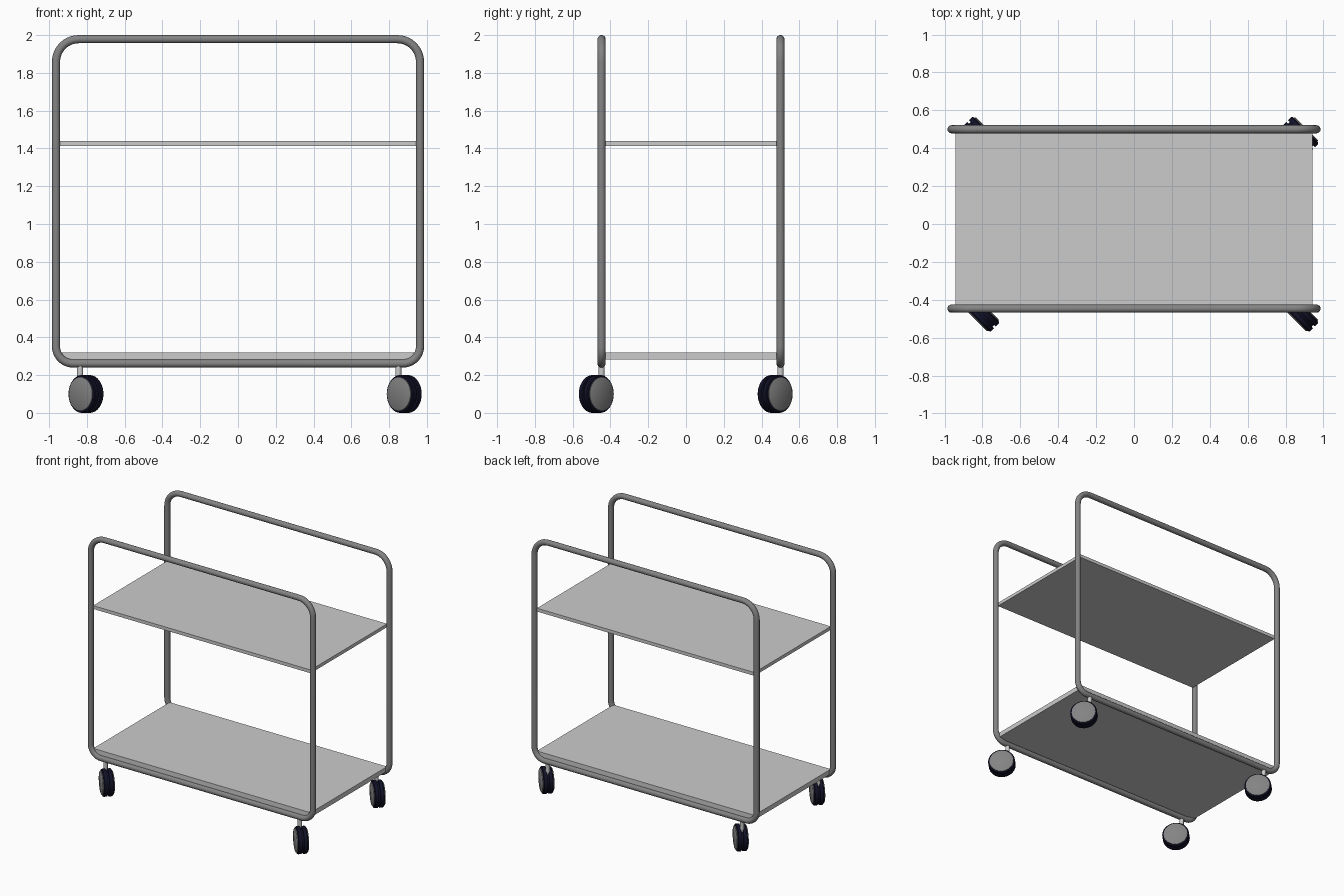
import bpy, bmesh, math
from mathutils import Vector, Matrix

if "Cube" in bpy.data.objects:
    bpy.data.objects.remove(bpy.data.objects["Cube"])


def mat(name, rgb):
    m = bpy.data.materials.new(name)
    m.diffuse_color = (*rgb, 1)
    m.use_nodes = True
    m.node_tree.nodes["Principled BSDF"].inputs["Base Color"].default_value = m.diffuse_color
    return m


METAL = mat("grey metal", (0.23, 0.23, 0.23))
SHELF = mat("pale grey", (0.60, 0.60, 0.60))
TYRE = mat("navy black", (0.006, 0.006, 0.022))

FRONT_Y, BACK_Y = -0.447, 0.5
TUBE = 0.0215


def finish(name, bm, material, smooth=True):
    bmesh.ops.recalc_face_normals(bm, faces=bm.faces)
    me = bpy.data.meshes.new(name)
    bm.to_mesh(me)
    bm.free()
    me.materials.append(material)
    ob = bpy.data.objects.new(name, me)
    bpy.context.collection.objects.link(ob)
    if smooth:
        bpy.ops.object.select_all(action='DESELECT')
        ob.select_set(True)
        bpy.context.view_layer.objects.active = ob
        bpy.ops.object.shade_smooth_by_angle(angle=math.radians(35))
    return ob


def tube_loop(name, y):
    """Rounded rectangular tube frame in the xz plane."""
    hx, z0, z1, steps = 0.985 - TUBE, 0.24 + TUBE, 2.0 - TUBE, 10
    corners = [(1, z1, 1, 0, 0.12), (-1, z1, 1, 90, 0.12),
               (-1, z0, -1, 180, 0.09), (1, z0, -1, 270, 0.09)]
    path = []
    for sx, z, sz, start, r in corners:
        for i in range(steps + 1):
            a = math.radians(start + 90 * i / steps)
            d = Vector((math.cos(a), 0, math.sin(a)))
            path.append((Vector((sx * (hx - r), y, z - sz * r)) + d * r, d))
    bm = bmesh.new()
    n = 20
    rings = [[bm.verts.new(p + TUBE * (d * math.cos(2 * math.pi * k / n)
                                       + Vector((0, math.sin(2 * math.pi * k / n), 0))))
              for k in range(n)] for p, d in path]
    for i, a in enumerate(rings):
        b = rings[(i + 1) % len(rings)]
        for k in range(n):
            bm.faces.new((a[k], a[(k + 1) % n], b[(k + 1) % n], b[k]))
    finish(name, bm, METAL)


def shelf(name, z0, z1):
    bm = bmesh.new()
    bmesh.ops.create_cube(bm, size=1)
    bmesh.ops.scale(bm, vec=(1.886, BACK_Y - FRONT_Y, z1 - z0), verts=bm.verts)
    bmesh.ops.translate(bm, vec=(0, (FRONT_Y + BACK_Y) / 2, (z0 + z1) / 2), verts=bm.verts)
    finish(name, bm, SHELF, smooth=False)


def lathe(name, profile, matrix, material, n=40):
    """Revolve (radius, height) points around local z; ends are capped."""
    bm = bmesh.new()
    rings = [[bm.verts.new((r * math.cos(2 * math.pi * k / n),
                            r * math.sin(2 * math.pi * k / n), h)) for k in range(n)]
             for r, h in profile]
    for a, b in zip(rings, rings[1:]):
        for k in range(n):
            bm.faces.new((a[k], a[(k + 1) % n], b[(k + 1) % n], b[k]))
    bm.faces.new(rings[0])
    bm.faces.new(rings[-1])
    bm.transform(matrix)
    finish(name, bm, material)


def caster(label, x, y):
    # stem under the frame
    lathe(label + "_stem", [(0.016, 0.15), (0.016, 0.255)],
          Matrix.Translation((x, y, 0)), SHELF, 20)
    # twin wheel turned 45 degrees, trailing behind the stem
    axle = Vector((1, 1, 0)).normalized().to_track_quat('Z', 'Y').to_matrix().to_4x4()
    m = Matrix.Translation((x + 0.031, y - 0.028, 0.1)) @ axle
    half = [(0.088, 0.037), (0.096, 0.035), (0.1, 0.030), (0.1, 0.007), (0.088, 0.006)]
    lathe(label + "_tyre", [(r, -h) for r, h in half] + half[::-1], m, TYRE)
    # hub caps on both sides
    lathe(label + "_hub", [(0.083, -0.044), (0.088, -0.041), (0.088, -0.036)], m, METAL)
    lathe(label + "_hub_inner", [(0.083, 0.044), (0.088, 0.041), (0.088, 0.036)], m, METAL)


# side frames
tube_loop("front_frame", FRONT_Y)
tube_loop("back_frame", BACK_Y)

# shelves
shelf("upper_shelf", 1.413, 1.439)
shelf("lower_shelf", 0.283, 0.32)

# four swivel casters
for side, x in (("left", -0.836), ("right", 0.849)):
    for end, y in (("front", FRONT_Y), ("back", BACK_Y)):
        caster(f"{end}_{side}_caster", x, y)
